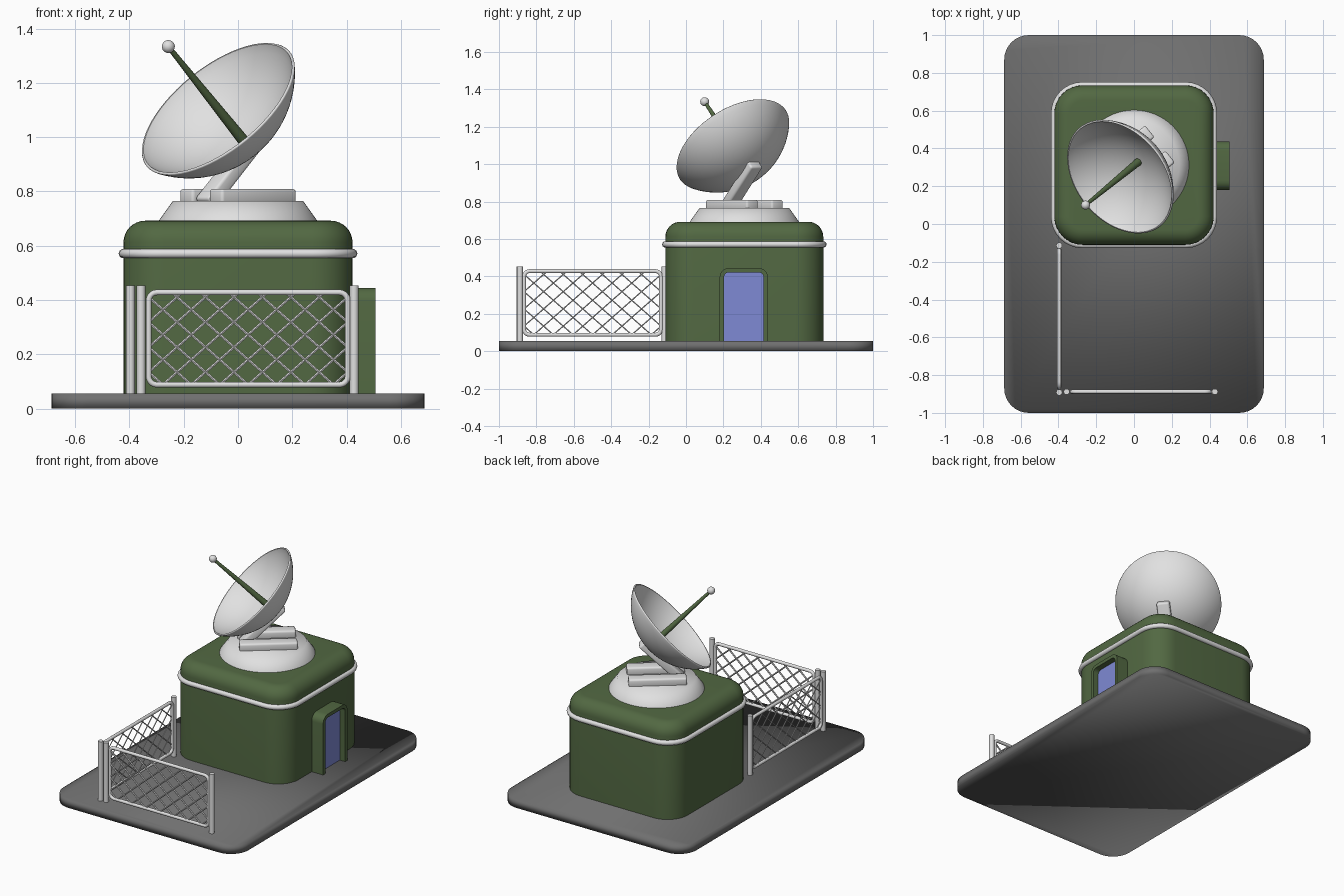
import bpy, bmesh, math
from mathutils import Vector, Matrix

cube = bpy.data.objects.get("Cube")
if cube:
    bpy.data.objects.remove(cube, do_unlink=True)


def material(name, rgb):
    m = bpy.data.materials.new(name)
    m.use_nodes = True
    m.diffuse_color = (*rgb, 1)
    m.node_tree.nodes["Principled BSDF"].inputs["Base Color"].default_value = (*rgb, 1)
    return m


WHITE = material("white_paint", (0.75, 0.75, 0.75))
GREEN = material("olive_green", (0.085, 0.14, 0.055))
GREY = material("slab_grey", (0.16, 0.16, 0.16))
BLUE = material("door_blue", (0.21, 0.255, 0.66))


def smooth(obj, angle):
    bpy.ops.object.select_all(action='DESELECT')
    obj.select_set(True)
    bpy.context.view_layer.objects.active = obj
    bpy.ops.object.shade_smooth_by_angle(angle=math.radians(angle))


def finish(name, bm, *mats, matrix=None, angle=35):
    bmesh.ops.recalc_face_normals(bm, faces=bm.faces)
    me = bpy.data.meshes.new(name)
    bm.to_mesh(me)
    bm.free()
    if matrix:
        me.transform(matrix)
    obj = bpy.data.objects.new(name, me)
    bpy.context.collection.objects.link(obj)
    for m in mats:
        me.materials.append(m)
    smooth(obj, angle)


def rounded_rect(hx, hy, r, steps=8):
    pts = []
    for i, (sx, sy) in enumerate([(1, 1), (-1, 1), (-1, -1), (1, -1)]):
        for k in range(steps + 1):
            a = math.pi / 2 * (i + k / steps)
            pts.append((sx * (hx - r) + r * math.cos(a), sy * (hy - r) + r * math.sin(a)))
    return pts


def loft(name, mat, hx, hy, r, levels, y=0, angle=35):
    """Stack rounded rectangles given as (inset, z) levels."""
    bm = bmesh.new()
    rings = [[bm.verts.new((px, py + y, z)) for px, py in rounded_rect(hx - d, hy - d, r - d)]
             for d, z in levels]
    n = len(rings[0])
    for a, b in zip(rings, rings[1:]):
        for i in range(n):
            bm.faces.new((a[i], a[(i + 1) % n], b[(i + 1) % n], b[i]))
    bm.faces.new(rings[0])
    bm.faces.new(rings[-1])
    finish(name, bm, mat, angle=angle)


def lathe(name, mat, profile, matrix, steps=64, angle=35):
    bm = bmesh.new()
    verts = [bm.verts.new((r, 0, z)) for r, z in profile]
    edges = [bm.edges.new(p) for p in zip(verts, verts[1:])]
    bmesh.ops.spin(bm, geom=verts + edges, cent=(0, 0, 0), axis=(0, 0, 1),
                   angle=2 * math.pi, steps=steps)
    bmesh.ops.remove_doubles(bm, verts=bm.verts, dist=1e-5)
    finish(name, bm, mat, matrix=matrix, angle=angle)


def tube(name, mat, paths, radius, closed=False, res=3):
    cu = bpy.data.curves.new(name, 'CURVE')
    cu.dimensions = '3D'
    cu.bevel_depth, cu.bevel_resolution, cu.use_fill_caps = radius, res, True
    for path in paths:
        sp = cu.splines.new('POLY')
        sp.points.add(len(path) - 1)
        for p, co in zip(sp.points, path):
            p.co = (*co, 1)
        sp.use_cyclic_u = closed
    cu.materials.append(mat)
    obj = bpy.data.objects.new(name, cu)
    bpy.context.collection.objects.link(obj)
    bpy.ops.object.select_all(action='DESELECT')
    obj.select_set(True)
    bpy.context.view_layer.objects.active = obj
    bpy.ops.object.convert(target='MESH')
    smooth(bpy.context.view_layer.objects.active, 50)


def bar(name, mat, size, matrix, bevel):
    bm = bmesh.new()
    bmesh.ops.create_cube(bm, size=1, matrix=Matrix.Diagonal((*size, 1)))
    bmesh.ops.bevel(bm, geom=bm.edges[:], offset=bevel, segments=3, profile=0.5, affect='EDGES')
    finish(name, bm, mat, matrix=matrix)


# Ground slab, softly shaded all over
loft("ground_slab", GREY, 0.687, 1.0, 0.13, [(0, 0), (0, 0.055)], angle=180)

# Building with a rounded roof edge, and its trim band
HY = 0.312
R = 0.08
roof = [(R * (1 - math.cos(t)), 0.692 - R + R * math.sin(t))
        for t in [math.pi / 2 * k / 8 for k in range(9)]]
loft("building", GREEN, 0.422, 0.422, 0.15, [(0, 0.05)] + roof, HY)
tube("trim_band", WHITE, [[(x, y + HY, 0.571) for x, y in rounded_rect(0.423, 0.423, 0.15)]],
     0.017, closed=True)

# Door: arched frame block with a recessed panel
bm = bmesh.new()
Y0, Y1, TOP, RAD = 0.18, 0.438, 0.445, 0.05
outline = [(Y0, 0.002), (Y1, 0.002)]
for cy, start in [(Y1 - RAD, 0), (Y0 + RAD, math.pi / 2)]:
    for k in range(7):
        a = start + math.pi / 2 * k / 6
        outline.append((cy + RAD * math.cos(a), TOP - RAD + RAD * math.sin(a)))
back = bm.faces.new([bm.verts.new((0.4, y, z)) for y, z in outline])
ext = bmesh.ops.extrude_face_region(bm, geom=[back], use_keep_orig=True)
front = [g for g in ext["geom"] if isinstance(g, bmesh.types.BMFace)][0]
bmesh.ops.translate(bm, verts=front.verts, vec=(0.106, 0, 0))
bmesh.ops.inset_region(bm, faces=[front], thickness=0.023, use_even_offset=True)
for v in front.verts:                       # the opening reaches the ground
    if v.co.z < 0.1:
        v.co.z = 0.05
rec = bmesh.ops.extrude_face_region(bm, geom=[front])
panel = [g for g in rec["geom"] if isinstance(g, bmesh.types.BMFace)][0]
bmesh.ops.translate(bm, verts=panel.verts, vec=(-0.04, 0, 0))
if front.is_valid:
    bmesh.ops.delete(bm, geom=[front], context='FACES_ONLY')
panel.material_index = 1
finish("door", bm, GREEN, BLUE)

# Turntable on the roof
lathe("turntable", WHITE, [(0, 0.68), (0.295, 0.68), (0.29, 0.695), (0.24, 0.765), (0, 0.765)],
      Matrix.Translation((0, HY, 0)), angle=60)

# Mount: two rails and a sloping arm, all turned to the dish heading
turn = Matrix.Translation((0, HY, 0)) @ Matrix.Rotation(math.radians(39), 4, 'Z')
for side, tag in [(1, "left"), (-1, "right")]:
    bar("rail_" + tag, WHITE, (0.355, 0.08, 0.055),
        turn @ Matrix.Translation((0, side * 0.086, 0.782)), 0.012)
bar("dish_arm", WHITE, (0.35, 0.082, 0.055),
    turn @ Matrix.Translation((-0.032, 0, 0.878)) @ Matrix.Rotation(math.radians(-45), 4, 'Y'), 0.012)

# Dish: spherical bowl with a rounded lip, deeper outside than inside
aim = Vector((-0.555, -0.455, 0.695)).normalized()
rim = Vector((-0.07, 0.253, 1.1))
pose = Matrix.Translation(rim) @ aim.to_track_quat('Z', 'Y').to_matrix().to_4x4()


def cap(radius, depth, steps=16):
    ball = (radius ** 2 + depth ** 2) / (2 * depth)
    sweep = math.asin(radius / ball)
    return [(ball * math.sin(sweep * k / steps),
             ball - depth - ball * math.cos(sweep * k / steps)) for k in range(steps + 1)]


lip = [(0.338, 0.005), (0.335, 0.009), (0.329, 0.009)]
lathe("dish", WHITE, cap(0.336, 0.192) + lip + cap(0.324, 0.166)[::-1], pose, angle=60)

# Feed horn and its ball tip
tip = (Vector((-0.257, 0.109, 1.339)) - rim).length
lathe("feed_horn", GREEN, [(0, -0.17), (0.021, -0.17), (0.009, tip), (0, tip)], pose, 24)
lathe("feed_tip", WHITE, [(0.024 * math.sin(math.pi * k / 12), tip - 0.024 * math.cos(math.pi * k / 12))
                          for k in range(13)], pose, 24)


# Fence: each panel is posts, a rounded tube frame and diagonal mesh
def fence(name, place, posts, wire):
    tube(name + "_posts", WHITE, [[place(a, 0.05), place(a, 0.453)] for a in posts], 0.0165)
    W, H, Z = 0.733, 0.34, 0.258
    tube(name + "_frame", WHITE, [[place(a + W / 2, b + Z) for a, b in
                                   rounded_rect(W / 2, H / 2, 0.03, 5)]], 0.011, closed=True)
    step, slope = W / 7, 0.88
    wires = []
    for k in range(-4, 7):
        c = (k + 0.5) * step
        a0, a1 = max(0, c), min(W, c + H / slope)
        if a1 - a0 < 0.02:
            continue
        ends = [(a, Z - H / 2 + slope * (a - c)) for a in (a0, a1)]
        wires.append([place(a, z) for a, z in ends])
        wires.append([place(W - a, z) for a, z in ends])
    tube(name + "_mesh", WHITE, wires, wire, res=1)


fence("front_fence", lambda a, z: (a - 0.329, -0.888, z), [-0.028, 0.757], 0.0055)
fence("side_fence", lambda a, z: (-0.396, a - 0.866, z), [-0.025, 0.752], 0.0038)
